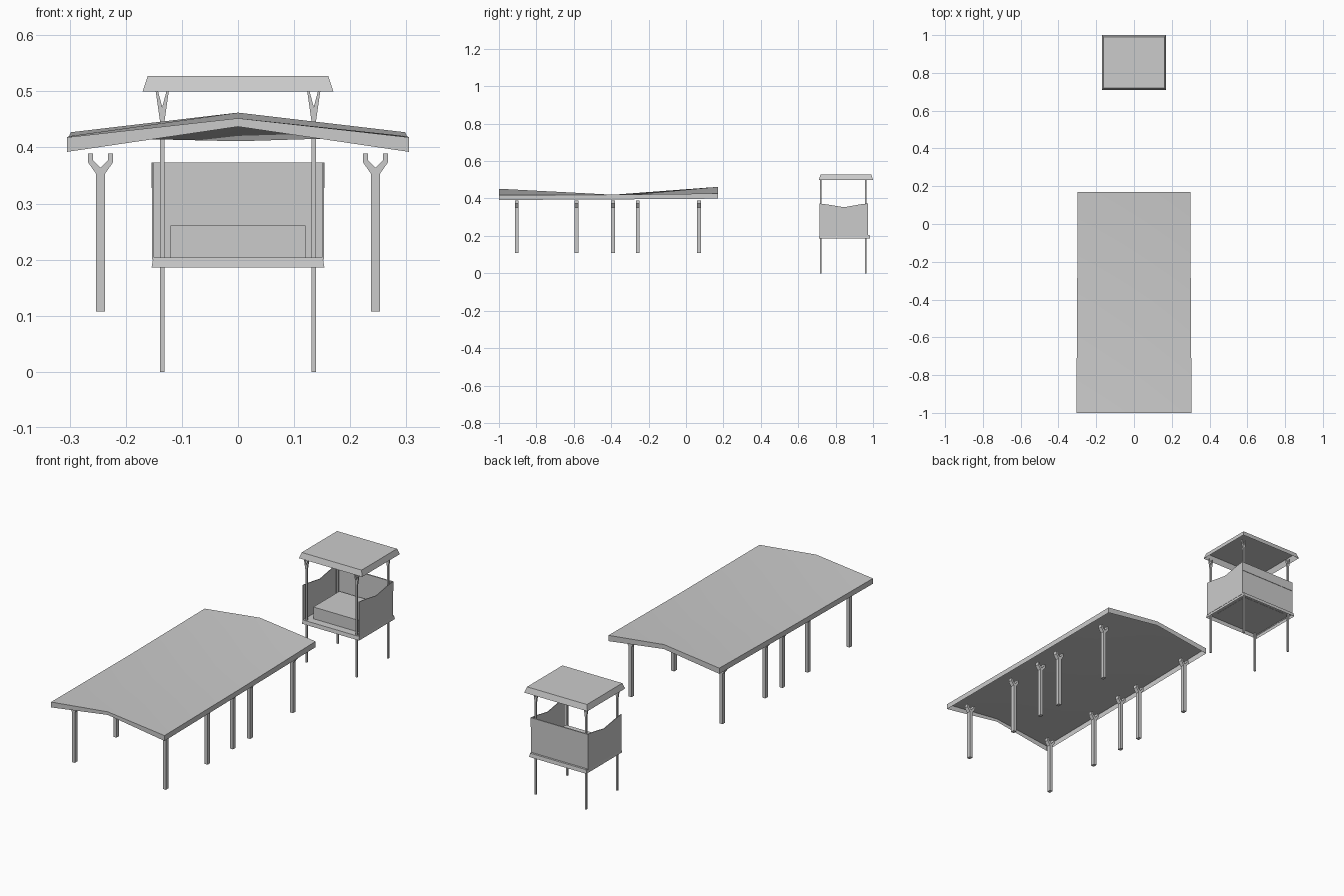
import bpy, bmesh, math

if "Cube" in bpy.data.objects:
    bpy.data.objects.remove(bpy.data.objects["Cube"])


def make(name, verts, faces, smooth=False):
    me = bpy.data.meshes.new(name)
    bm = bmesh.new()
    vs = [bm.verts.new(v) for v in verts]
    for f in faces:
        bm.faces.new([vs[i] for i in f])
    bmesh.ops.recalc_face_normals(bm, faces=bm.faces[:])
    bm.to_mesh(me)
    bm.free()
    ob = bpy.data.objects.new(name, me)
    bpy.context.collection.objects.link(ob)
    if smooth:
        me.polygons.foreach_set("use_smooth", [True] * len(me.polygons))
        bpy.ops.object.select_all(action='DESELECT')
        ob.select_set(True)
        bpy.context.view_layer.objects.active = ob
        bpy.ops.object.shade_smooth_by_angle(angle=math.radians(30))
    return ob


def extrude(name, profile, axis, a, b):
    """Extrude a 2D profile between a and b along 'x' (profile y,z) or 'y' (profile x,z)."""
    put = (lambda p, t: (t, p[0], p[1])) if axis == 'x' else (lambda p, t: (p[0], t, p[1]))
    n = len(profile)
    verts = [put(p, t) for t in (a, b) for p in profile]
    faces = [tuple(range(n)), tuple(range(n, 2 * n))]
    faces += [(i, (i + 1) % n, n + (i + 1) % n, n + i) for i in range(n)]
    return make(name, verts, faces)


def box(name, x0, x1, y0, y1, z0, z1):
    return extrude(name, [(x0, z0), (x1, z0), (x1, z1), (x0, z1)], 'y', y0, y1)


def tray(name, x, y0, y1, z0, z1, inset):
    """Tapered cap, open underneath."""
    i = inset
    low = [(-x, y0, z0), (x, y0, z0), (x, y1, z0), (-x, y1, z0)]
    top = [(-x + i, y0 + i, z1), (x - i, y0 + i, z1), (x - i, y1 - i, z1), (-x + i, y1 - i, z1)]
    return make(name, low + top, [(4, 5, 6, 7)] + [(k, (k + 1) % 4, 4 + (k + 1) % 4, 4 + k) for k in range(4)])


# canopy roof: saddle-shaped sheet with a hanging rim (y, half width, edge z, centre z, edge rim z, centre rim z)
rows = [(-1.0, .305, .418, .452, .392, .437),
        (-.39, .301, .420, .411, .395, .395),
        (.17, .298, .427, .462, .399, .440)]
top, rim = [], []
for y, w, ze, zc, re, rc in rows:
    top += [(-w, y, ze), (0, y, zc), (w, y, ze)]
    rim += [(-w, y, re), (0, y, rc), (w, y, re)]
faces = [(i, i + 1, i + 4, i + 3) for i in (0, 1, 3, 4)]
loop = [0, 1, 2, 5, 8, 7, 6, 3]
for k, i in enumerate(loop):
    j = loop[(k + 1) % 8]
    faces.append((i, j, j + 9, i + 9))
make("canopy_roof", top + rim, faces, smooth=True)

# canopy columns with forked heads
half = [(.008, .108), (.008, .353), (.022, .373), (.022, .389), (.013, .389), (.013, .377), (0, .364)]
outline = half + [(-x, z) for x, z in reversed(half[:-1])]
for side in (-1, 1):
    for y in (-.905, -.585, -.39, -.258, .07):
        extrude("canopy_column", [(side * .245 + x, z) for x, z in outline], 'y', y - .01, y + .01)

# tower roof and floor platform
tray("tower_roof", .17, .71, 1.0, .500, .527, .009)
tray("tower_floor", .154, .71, .985, .186, .204, .003)

# tower legs with forked heads
half = [(.004, 0), (.004, .447), (.012, .502), (.008, .502), (0, .472)]
outline = half + [(-x, z) for x, z in reversed(half[:-1])]
for side in (-1, 1):
    for y in (.72, .96):
        extrude("tower_leg", [(side * .135 + x, z) for x, z in outline], 'y', y - .004, y + .004)

# tower back wall with upper band
box("back_wall", -.152, .152, .968, .972, .200, .330)
box("back_wall_band", -.154, .154, .968, .974, .328, .373)

# tower side walls with a dipped top edge
side_profile = [(.713, .200), (.972, .200), (.972, .373), (.935, .369), (.845, .353), (.755, .368), (.713, .373)]
for side in (-1, 1):
    extrude("side_wall", side_profile, 'x', side * .150, side * .153)

# low bench inside the tower
box("bench", -.12, .12, .75, .95, .203, .261)
